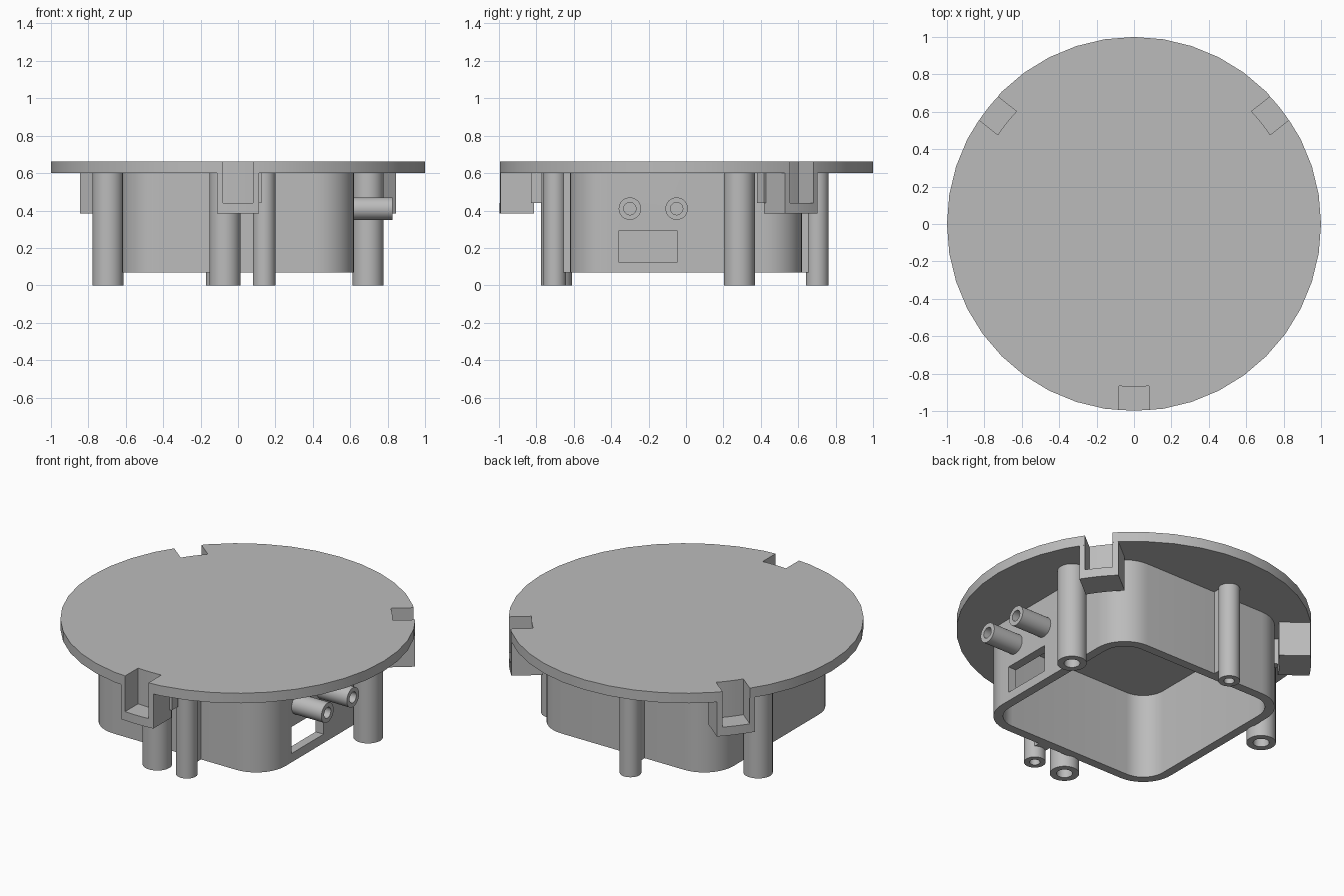
import bpy, bmesh
from math import sin, cos, pi, radians, asin
from mathutils import Matrix

if "Cube" in bpy.data.objects:
    bpy.data.objects.remove(bpy.data.objects["Cube"])

grey = bpy.data.materials.new("light_grey_plastic")
grey.use_nodes = True
grey.diffuse_color = (0.5, 0.5, 0.5, 1)
grey.node_tree.nodes["Principled BSDF"].inputs["Base Color"].default_value = (0.5, 0.5, 0.5, 1)


def prism(name, outline, z0, z1, matrix=Matrix()):
    """Extrude a counter-clockwise outline from z0 to z1."""
    bm = bmesh.new()
    face = bm.faces.new([bm.verts.new((x, y, z0)) for x, y in outline])
    top = bmesh.ops.extrude_face_region(bm, geom=[face])["geom"]
    bmesh.ops.translate(bm, vec=(0, 0, z1 - z0),
                        verts=[v for v in top if isinstance(v, bmesh.types.BMVert)])
    bmesh.ops.recalc_face_normals(bm, faces=bm.faces)
    bm.transform(matrix)
    mesh = bpy.data.meshes.new(name)
    bm.to_mesh(mesh)
    bm.free()
    mesh.materials.append(grey)
    obj = bpy.data.objects.new(name, mesh)
    bpy.context.collection.objects.link(obj)
    return obj


def activate(obj):
    bpy.ops.object.select_all(action="DESELECT")
    obj.select_set(True)
    bpy.context.view_layer.objects.active = obj


def cut(obj, cutter):
    """Subtract the cutter and remove it."""
    activate(obj)
    mod = obj.modifiers.new("cut", "BOOLEAN")
    mod.operation, mod.solver, mod.object = "DIFFERENCE", "EXACT", cutter
    bpy.ops.object.modifier_apply(modifier=mod.name)
    bpy.data.objects.remove(cutter)


def circle(r, n=32, cx=0, cy=0):
    return [(cx + r * cos(2 * pi * i / n), cy + r * sin(2 * pi * i / n)) for i in range(n)]


def rectangle(x0, x1, y0, y1):
    return [(x0, y0), (x1, y0), (x1, y1), (x0, y1)]


def rounded_square(half, r, steps=10):
    pts = []
    for q, (sx, sy) in enumerate([(1, 1), (-1, 1), (-1, -1), (1, -1)]):
        for i in range(steps + 1):
            a = pi / 2 * (q + i / steps)
            pts.append((sx * (half - r) + r * cos(a), sy * (half - r) + r * sin(a)))
    return pts


def sector(r_in, r_out, half):
    """Strip along +x of constant width, with arcs at both ends."""
    def arc(r):
        a = asin(half / r)
        return [(r * cos(a * t), r * sin(a * t)) for t in (-1, -0.5, 0, 0.5, 1)]
    return arc(r_out) + arc(r_in)[::-1]


PLATE_LOW, PLATE_TOP = 0.6, 0.662

# Round cover plate
plate = prism("cover_plate", circle(1, 40), PLATE_LOW, PLATE_TOP)

# Three open clip pockets around the rim, each with a small side tab
for name, angle, side in (("front", -90, 1), ("left", 38.5, -1), ("right", 141.5, 1)):
    turn = Matrix.Rotation(radians(angle), 4, "Z")
    notch = sector(0.87, 1.1, 0.08)
    cut(plate, prism("notch", notch, 0.5, 0.8, turn))
    pocket = prism(name + "_clip_pocket", sector(0.82, 0.997, 0.112), 0.385, PLATE_LOW, turn)
    cut(pocket, prism("notch", notch, 0.44, 0.8, turn))
    ys = sorted((0.08 * side, 0.126 * side))
    prism(name + "_clip_tab", rectangle(0.77, 0.83, *ys), 0.44, PLATE_LOW, turn)

# Hollow rounded housing with a window in its left wall
body = prism("housing", rounded_square(0.62, 0.2), 0.07, PLATE_LOW)
cut(body, prism("cavity", rounded_square(0.565, 0.145), -0.1, 0.8))
cut(body, prism("window", rectangle(0.5, 0.7, -0.36, -0.045), 0.125, 0.29))

# Two cable tubes pointing out of the left wall
for name, y in (("front", -0.3), ("rear", -0.05)):
    aim = Matrix.Translation((0, y, 0.41)) @ Matrix.Rotation(pi / 2, 4, "Y")
    cut(body, prism("bore", circle(0.033), 0.5, 0.9, aim))
    tube = prism(name + "_cable_tube", circle(0.06), 0.6, 0.825, aim)
    cut(tube, prism("bore", circle(0.033), 0.5, 0.9, aim))

# Hollow screw posts
for name, x, y, r, bore in (
        ("left_thick_post", 0.695, 0.285, 0.083, 0.045),
        ("right_thick_post", -0.695, 0.285, 0.083, 0.045),
        ("front_thick_post", -0.07, -0.692, 0.083, 0.045),
        ("front_thin_post", 0.14, -0.702, 0.061, 0.03),
        ("rear_thin_post", -0.11, 0.702, 0.061, 0.03)):
    post = prism(name, circle(r, cx=x, cy=y), 0, PLATE_LOW)
    cut(post, prism("bore", circle(bore, cx=x, cy=y), -0.1, 0.58))

# Webs joining the thin posts to the housing
for name, x, y in (("front_web", 0.14, -0.63), ("rear_web", -0.11, 0.63)):
    prism(name, rectangle(x - 0.04, x + 0.04, y - 0.025, y + 0.025), 0.07, PLATE_LOW)

for obj in bpy.context.collection.objects:
    if obj.type == "MESH":
        activate(obj)
        bpy.ops.object.shade_smooth_by_angle(angle=radians(30))
